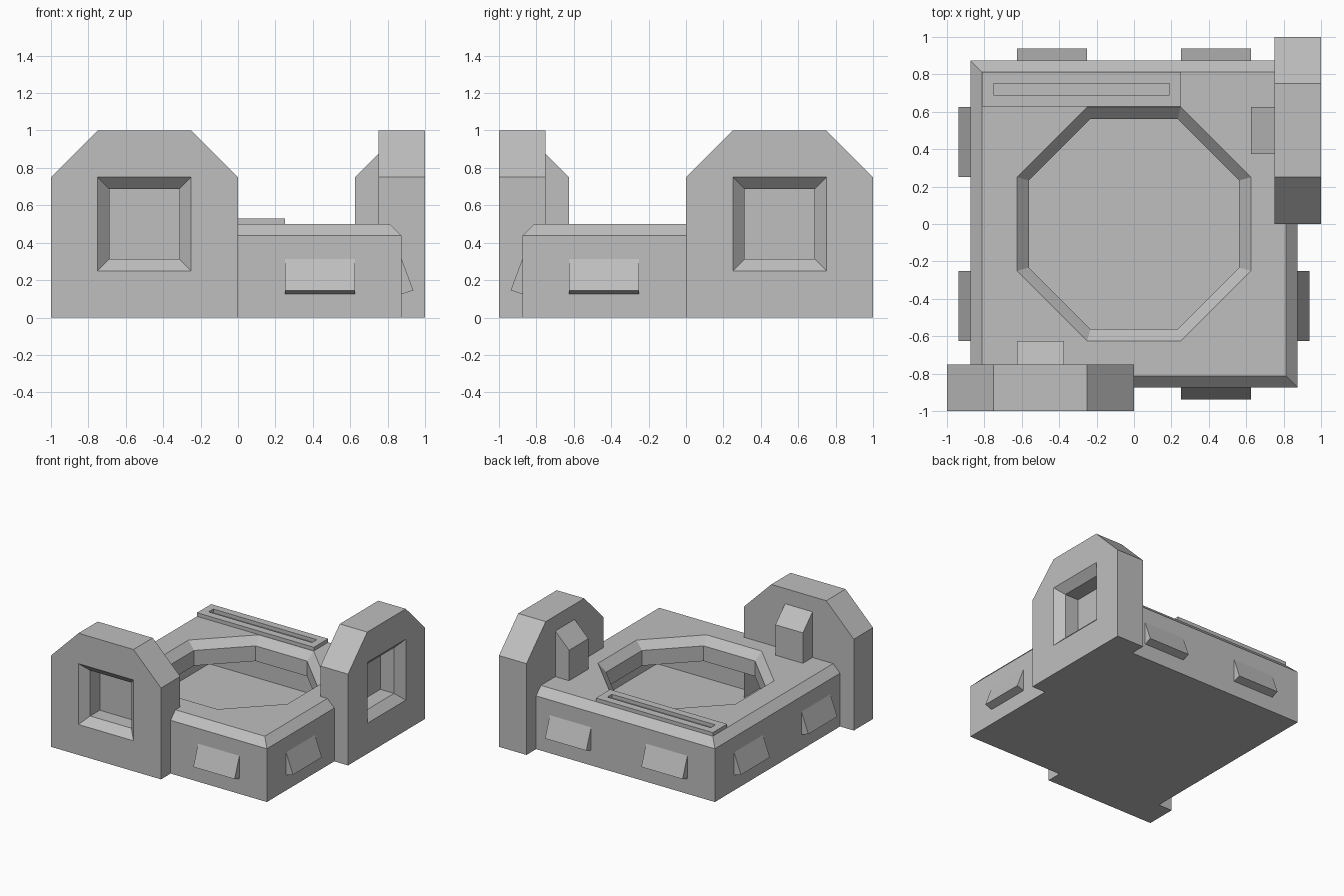
import bpy
import bmesh
from mathutils import Vector

cube = bpy.data.objects.get("Cube")
if cube:
    bpy.data.objects.remove(cube)

grey = bpy.data.materials.new("Stone grey")
grey.use_nodes = True
tone = (0.52, 0.52, 0.52, 1)
grey.diffuse_color = tone
grey.node_tree.nodes["Principled BSDF"].inputs["Base Color"].default_value = tone


def build(name, faces, holed=(), place=lambda x, y, z: (x, y, z)):
    """Mesh from flat panels, plus panels with a hole (outer, hole, normal)."""
    bm = bmesh.new()
    for pts in faces:
        bm.faces.new([bm.verts.new(place(*p)) for p in pts])
    for outer, hole, normal in holed:
        edges = []
        for ring in (outer, hole):
            vs = [bm.verts.new(place(*p)) for p in ring]
            edges += [bm.edges.new((vs[i - 1], vs[i])) for i in range(len(vs))]
        bmesh.ops.triangle_fill(bm, edges=edges, use_beauty=True,
                                normal=Vector(place(*normal)))
    bmesh.ops.remove_doubles(bm, verts=bm.verts, dist=0.0005)
    bmesh.ops.recalc_face_normals(bm, faces=bm.faces)
    mesh = bpy.data.meshes.new(name)
    bm.to_mesh(mesh)
    bm.free()
    mesh.materials.append(grey)
    obj = bpy.data.objects.new(name, mesh)
    bpy.context.scene.collection.objects.link(obj)
    return obj


def loft(rings, closed=True):
    """Quads joining each ring of points to the next."""
    faces = []
    for a, b in zip(rings, rings[1:]):
        for i in range(0 if closed else 1, len(a)):
            faces.append([a[i - 1], a[i], b[i], b[i - 1]])
    return faces


def at(pts, z):
    return [(x, y, z) for x, y in pts]


def rect(x0, x1, y0, y1):
    return [(x0, y0), (x1, y0), (x1, y1), (x0, y1)]


def octagon(r, c):
    half = [(r, -c), (r, c), (c, r), (-c, r)]
    return half + [(-x, -y) for x, y in half]


# Hollow base: notched where the two towers stand
E, T, B = 0.875, 0.75, 0.0625   # edge, tower face, bevel
H, S = 0.5, 0.5 - B             # deck height, shoulder height


def outline(e):
    return [(-e, -T), (0, -T), (0, -e), (e, -e), (e, 0), (T, 0), (T, e), (-e, e)]


base_faces = [at(outline(E), 0)]
for picks in ((2, 3, 4), (6, 7, 0)):
    outer = [outline(E)[i] for i in picks]
    inner = [outline(E - B)[i] for i in picks]
    base_faces += loft([at(outer, 0), at(outer, S), at(inner, H)], closed=False)
rim, lip = octagon(0.625, 0.25), octagon(0.5625, 0.233)
base_faces += loft([at(rim, H), at(lip, S), at(lip, 0.3125)])
build("base", base_faces, [(at(outline(E - B), H), at(rim, H), (0, 0, 1))])

# Raised slotted strip along the back of the deck
frame, slot = rect(-0.8125, 0.25, 0.628, 0.8125), rect(-0.75, 0.19, 0.69, 0.75)
build("slotted_strip",
      loft([at(frame, H), at(frame, 0.53), at(slot, 0.53), at(slot, H)]))


# Towers: chamfered wall with a recessed window and a buttress on the inside
def upright(pts, y):
    return [(x, y, z) for x, z in pts]


def tower(prefix, place):
    crown = [(0, T), (-0.25, 1), (-0.75, 1), (-1, T)]
    profile = [(-1, 0), (0, 0)] + crown
    behind = [(-1, 0), (-E, 0), (-E, S), (B - E, H), (0, H)] + crown
    window = rect(-0.75, -0.25, 0.25, 0.75)
    pane = rect(-0.6875, -0.3125, 0.3125, 0.6875)
    faces = loft([upright(profile, -1), upright(profile, -T)])
    faces += loft([upright(window, -1), upright(pane, B - 1), upright(pane, -0.8125)])
    faces += [upright(pane, -0.8125), upright(behind, -T)]
    build(prefix + "_tower", faces,
          [(upright(profile, -1), upright(window, -1), (0, -1, 0))], place)

    side = [(-T, H), (-0.625, H), (-0.625, 0.75), (-T, 0.875)]
    ends = [[(x, y, z) for y, z in side] for x in (-0.625, -0.375)]
    build(prefix + "_buttress", loft(ends) + ends, place=place)


tower("front", lambda x, y, z: (x, y, z))
tower("left", lambda x, y, z: (-y, -x, z))

# Wedge-shaped vents on the four sides
turns = {
    "front": lambda x, y, z: (x, y, z),
    "left": lambda x, y, z: (-y, x, z),
    "back": lambda x, y, z: (-x, -y, z),
    "right": lambda x, y, z: (y, -x, z),
}
vents = {"front": [0.25], "left": [-0.625],
         "back": [0.25, -0.625], "right": [0.25, -0.625]}
wedge = [(-E, 0.125), (-0.9375, 0.145), (-E, 0.3125)]
for side_name, starts in vents.items():
    for n, x0 in enumerate(starts, 1):
        ends = [[(x, y, z) for y, z in wedge] for x in (x0, x0 + 0.375)]
        build(f"{side_name}_vent_{n}", loft(ends) + ends, place=turns[side_name])
